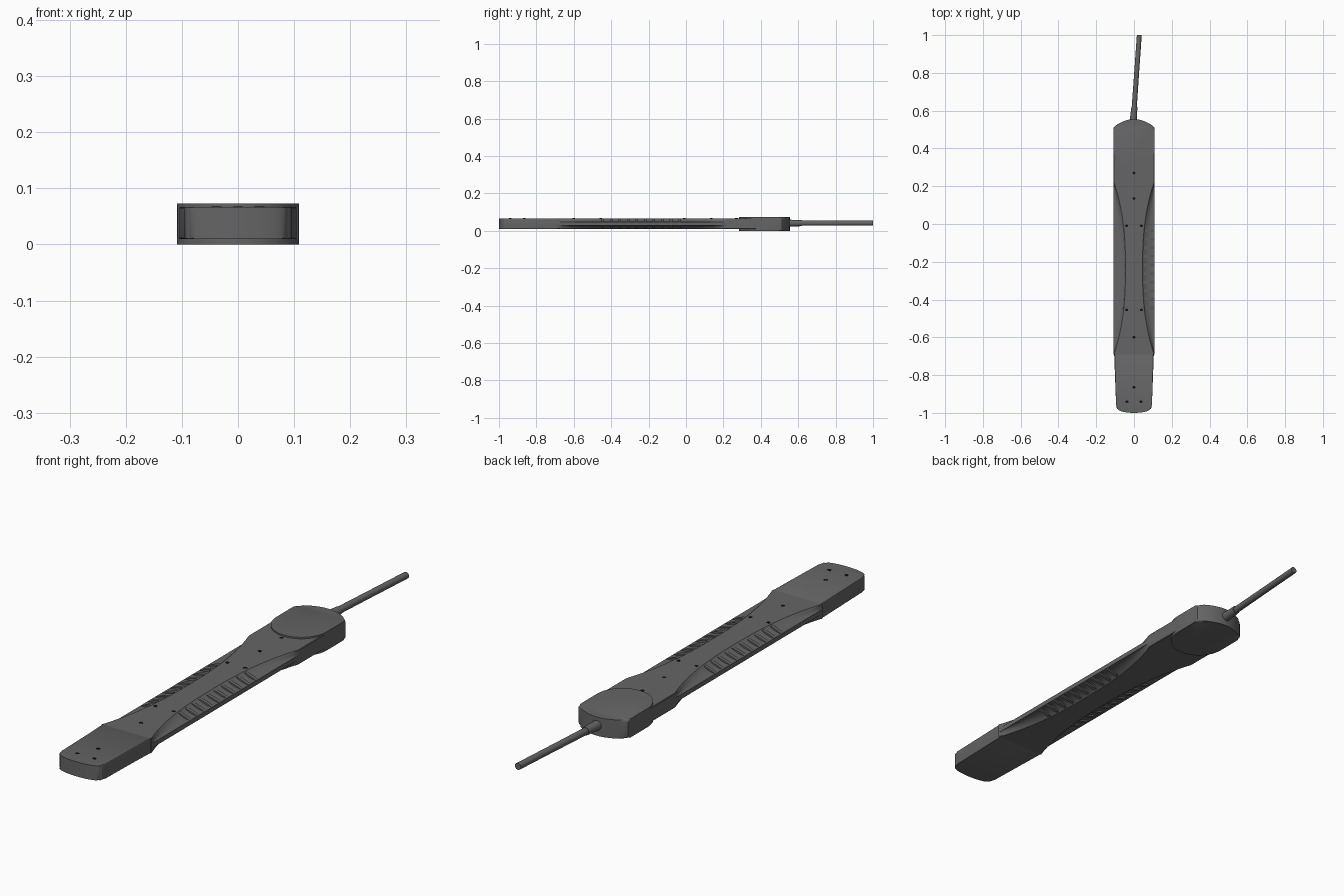
import bpy, bmesh, math
from mathutils import Vector

cube = bpy.data.objects.get("Cube")
if cube:
    bpy.data.objects.remove(cube)

BOTTOM, TOP, MID = 0.01, 0.067, 0.0385
HALF = 0.108                       # half width of the handle
SCOOP_MID, SCOOP_LEN = -0.235, 0.455
FLANGE = 0.009                     # half thickness of the side flange


def material(name, value):
    m = bpy.data.materials.new(name)
    m.use_nodes = True
    colour = (value, value, value, 1)
    m.diffuse_color = colour
    m.node_tree.nodes["Principled BSDF"].inputs["Base Color"].default_value = colour
    return m


grey = material("dark grey plastic", 0.13)
black = material("black hole", 0.005)


def finish(bm, name, mat, smooth=True):
    bmesh.ops.recalc_face_normals(bm, faces=bm.faces)
    mesh = bpy.data.meshes.new(name)
    bm.to_mesh(mesh)
    bm.free()
    ob = bpy.data.objects.new(name, mesh)
    bpy.context.collection.objects.link(ob)
    mesh.materials.append(mat)
    if smooth:
        bpy.ops.object.select_all(action='DESELECT')
        ob.select_set(True)
        bpy.context.view_layer.objects.active = ob
        bpy.ops.object.shade_smooth_by_angle(angle=math.radians(30))
    return ob


def loft(bm, rings):
    """Skin a list of closed rings and cap both ends."""
    rows = [[bm.verts.new(p) for p in ring] for ring in rings]
    n = len(rows[0])
    for a, b in zip(rows, rows[1:]):
        for i in range(n):
            j = (i + 1) % n
            bm.faces.new((a[i], a[j], b[j], b[i]))
    bm.faces.new(rows[0])
    bm.faces.new(rows[-1])


def slab(name, outline, z0, z1, edge, segments=3):
    """Extrude an outline with rounded upper and lower rims."""
    bm = bmesh.new()
    loft(bm, [[(x, y, z) for x, y in outline] for z in (z0, z1)])
    rims = [e for e in bm.edges if abs(e.verts[0].co.z - e.verts[1].co.z) < 1e-5]
    bmesh.ops.bevel(bm, geom=rims, offset=edge, segments=segments,
                    profile=0.5, affect='EDGES')
    return finish(bm, name, grey)


def waist(y):
    t = min(1, abs(y - SCOOP_MID) / SCOOP_LEN)
    return HALF - 0.061 * (1 - t ** 2.5)


# Handle body: plates narrow at the waist, curving out to a thin side flange
def section(y):
    w = waist(y)
    quarter = [(w - 0.002, TOP - MID), (w, TOP - MID - 0.002)]
    height = TOP - MID - 0.002 - FLANGE
    for i in range(1, 7):
        s = i / 6
        quarter.append((w + (HALF - w) * s, FLANGE + height * (1 - s) ** 2.4))
    right = quarter + [(x, -z) for x, z in reversed(quarter)]
    ring = right + [(-x, -z) for x, z in right]
    return [(x, y, MID + z) for x, z in ring]


steps = 48
ys = [SCOOP_MID - SCOOP_LEN * math.cos(math.pi * i / steps) for i in range(steps + 1)]
bm = bmesh.new()
loft(bm, [section(y) for y in ys + [0.395]])
finish(bm, "handle_body", grey)

# Tapered nose with a gently curved front
nose = [(-0.105, -0.686), (0.105, -0.686), (0.095, -0.955), (0.092, -0.972)]
nose += [(0.086 * math.cos(a), -0.978 - 0.022 * math.sin(a))
         for a in [math.pi * i / 24 for i in range(25)]]
nose += [(-0.092, -0.972), (-0.095, -0.955)]
slab("handle_nose", nose, BOTTOM, TOP, 0.003, 2)

# Rear housing: round at its front, softly bowed at its back
R = 0.109
housing = [(R * math.cos(a), 0.393 + R * math.sin(a))
           for a in [math.pi + math.pi * i / 32 for i in range(33)]]
housing += [(R, 0.5), (0.107, 0.512)]
housing += [(x, 0.555 - 0.036 * (x / 0.1) ** 2)
            for x in [0.1 - 0.2 * i / 16 for i in range(17)]]
housing += [(-0.107, 0.512), (-R, 0.5)]
slab("rear_housing", housing, 0.0, 0.073, 0.008)

# Grip ribs standing in the scoops on both sides
for i in range(10):
    y = -0.035 - i * 0.0455
    w = waist(y) - 0.01
    bm = bmesh.new()
    for side in (1, -1):
        outline = [(w, 0.026), (w + 0.02, 0.025), (0.085, 0.018),
                   (0.106, FLANGE), (0.106, -FLANGE), (0.085, -0.018),
                   (w + 0.02, -0.025), (w, -0.026)]
        loft(bm, [[(side * x, y + d, MID + z) for x, z in outline]
                  for d in (-0.007, 0.007)])
    finish(bm, "grip_rib_%d" % (i + 1), grey, False)


# Cable and its tapered strain relief
def tube(name, stops, sides=20):
    bm = bmesh.new()
    rings = []
    for x, y, r in stops:
        rings.append([(x + r * math.cos(a), y, 0.041 + r * math.sin(a))
                      for a in [math.tau * k / sides for k in range(sides)]])
    loft(bm, rings)
    finish(bm, name, grey)


tube("strain_relief", [(-0.003, 0.54, 0.019), (-0.002, 0.57, 0.018), (0.002, 0.62, 0.016)])
tube("cable", [(0.0, 0.6, 0.0135), (0.014, 0.8, 0.013), (0.028, 1.0, 0.013)])

# Small screw holes in the upper plate
holes = [(0, 0.27), (0, 0.135), (0, -0.6), (0, -0.865)]
for s in (-1, 1):
    holes += [(s * 0.039, -0.01), (s * 0.039, -0.455), (s * 0.037, -0.94)]
bm = bmesh.new()
for x, y in holes:
    loft(bm, [[(x + 0.008 * math.cos(a), y + 0.007 * math.sin(a), z)
               for a in [math.tau * k / 12 for k in range(12)]]
              for z in (TOP - 0.002, TOP + 0.0006)])
finish(bm, "screw_holes", black, False)
